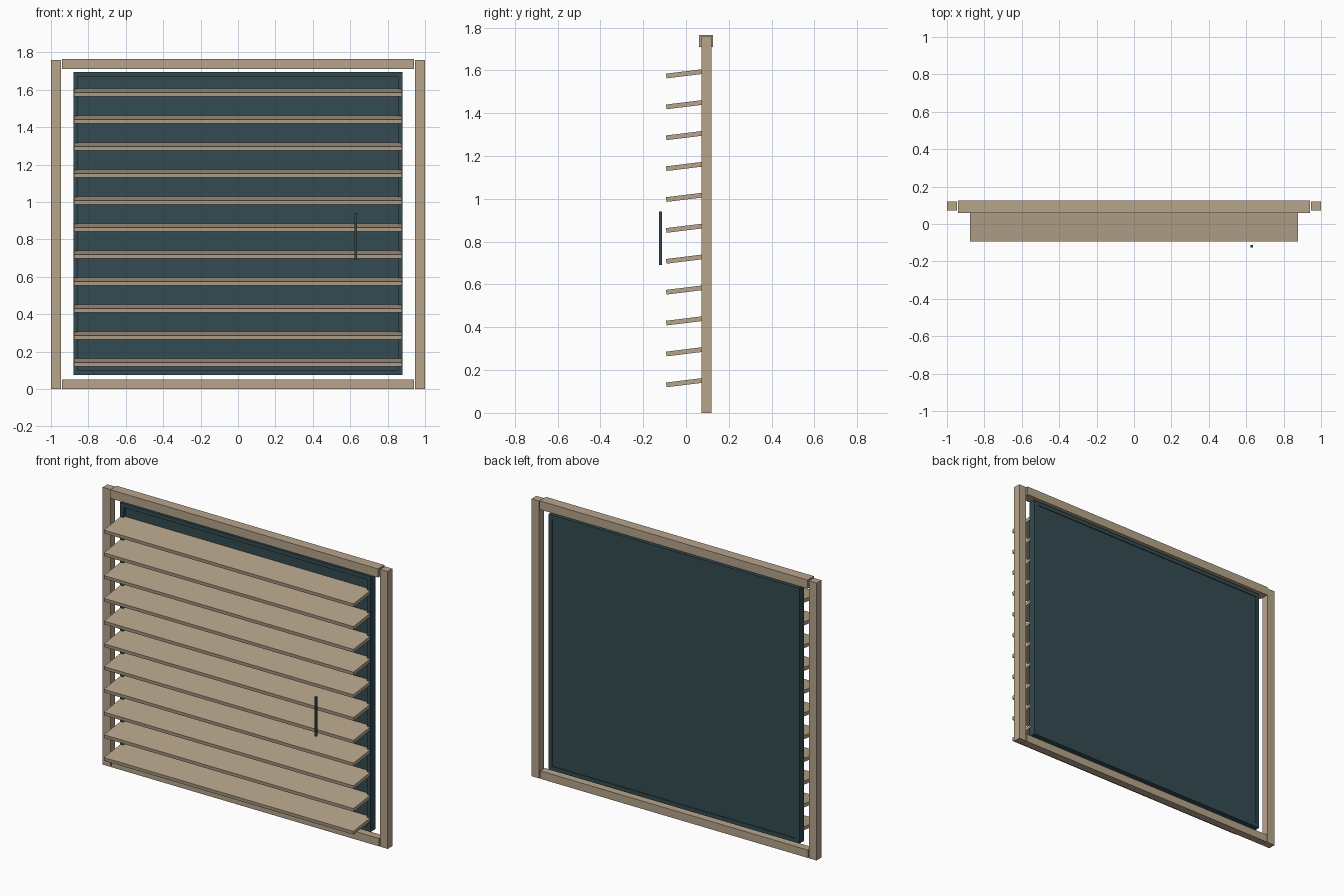
import bpy
import math

cube = bpy.data.objects.get("Cube")
if cube:
    bpy.data.objects.remove(cube, do_unlink=True)


def material(name, rgb):
    mat = bpy.data.materials.new(name)
    mat.use_nodes = True
    mat.diffuse_color = (*rgb, 1)
    bsdf = mat.node_tree.nodes["Principled BSDF"]
    bsdf.inputs["Base Color"].default_value = (*rgb, 1)
    bsdf.inputs["Roughness"].default_value = 0.8
    return mat


TAN = material("tan wood", (0.47, 0.375, 0.26))
TEAL = material("dark teal", (0.034, 0.07, 0.082))


def box(name, x, y, z, mat, tilt=0.0):
    """Box spanning the (low, high) ranges x, y and z."""
    spans = (x, y, z)
    bpy.ops.mesh.primitive_cube_add(
        size=1, location=[(a + b) / 2 for a, b in spans], rotation=(tilt, 0, 0))
    obj = bpy.context.object
    obj.name = name
    obj.scale = [b - a for a, b in spans]
    bpy.ops.object.transform_apply(location=False, rotation=False, scale=True)
    obj.data.materials.append(mat)
    return obj


# Outer frame
DEPTH = (0.072, 0.12)
for side, s in (("right", -1), ("left", 1)):
    box(f"{side}_stile", sorted((s * 0.947, s)), DEPTH, (0, 1.76), TAN)
box("top_rail", (-0.94, 0.94), (0.06, 0.125), (1.71, 1.765), TAN)
box("bottom_rail", (-0.94, 0.94), DEPTH, (0, 0.05), TAN)

# Inner sash around a recessed panel
W, RIM, LOW, HIGH = 0.88, 0.025, 0.075, 1.695
for side, s in (("right", -1), ("left", 1)):
    box(f"{side}_sash_bar", sorted((s * (W - RIM), s * W)), DEPTH, (LOW, HIGH), TEAL)
inner = (RIM - W, W - RIM)
box("top_sash_bar", inner, DEPTH, (HIGH - RIM, HIGH), TEAL)
box("bottom_sash_bar", inner, DEPTH, (LOW, LOW + RIM), TEAL)
box("back_panel", inner, (0.093, 0.115), (LOW + RIM, HIGH - RIM), TEAL)

# Tilted slats
for i in range(11):
    z = 0.142 + i * 0.1443
    box(f"slat_{i + 1}", (-0.876, 0.876), (-0.093, 0.09),
        (z - 0.011, z + 0.011), TAN, math.radians(7))

# Tilt rod in front of the slats
box("tilt_rod", (0.624, 0.636), (-0.125, -0.113), (0.69, 0.94), TEAL)
